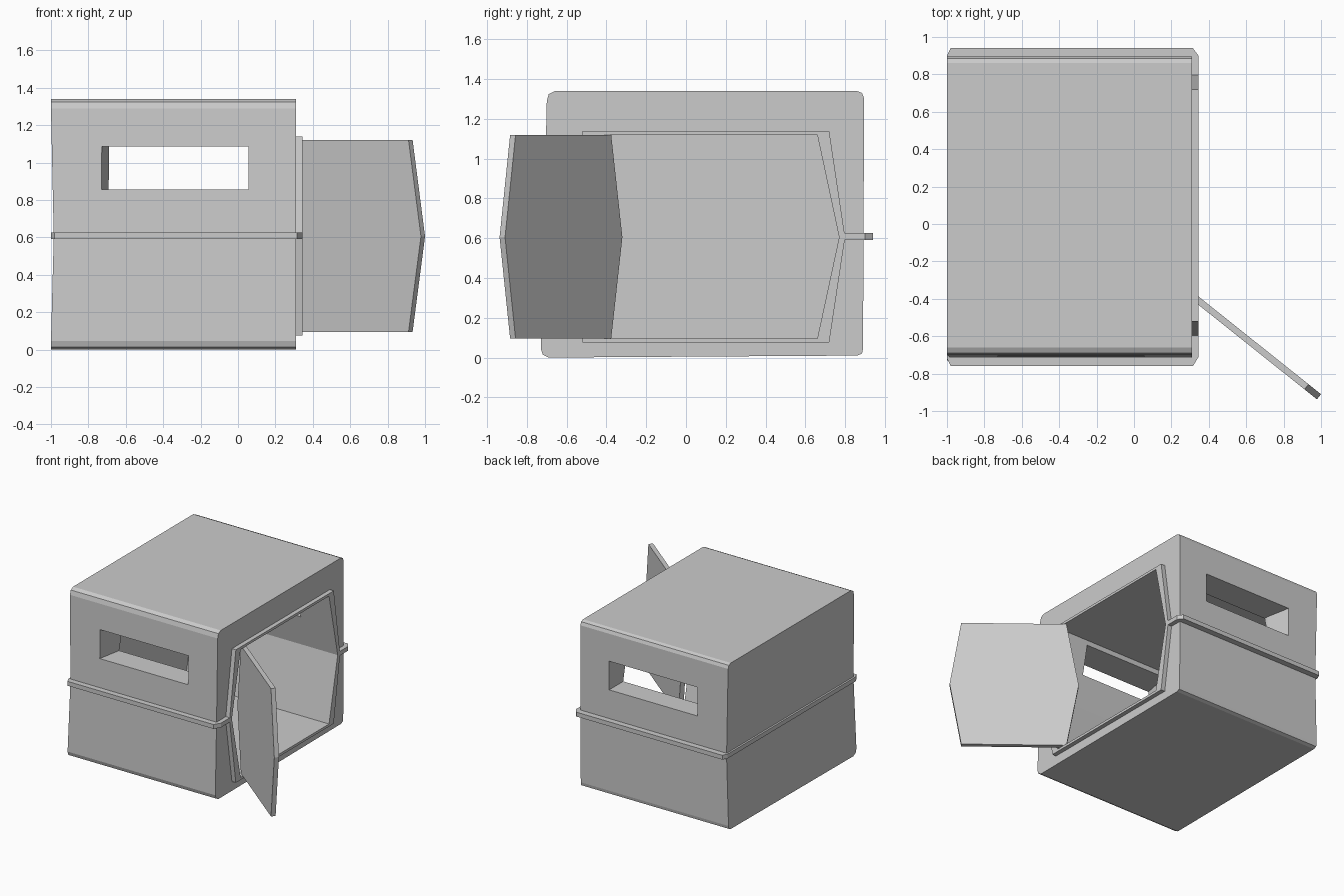
import bpy, bmesh, math
from mathutils import Vector

if "Cube" in bpy.data.objects:
    bpy.data.objects.remove(bpy.data.objects["Cube"])


def finish(name, bm):
    bmesh.ops.recalc_face_normals(bm, faces=bm.faces)
    mesh = bpy.data.meshes.new(name)
    bm.to_mesh(mesh)
    bm.free()
    obj = bpy.data.objects.new(name, mesh)
    bpy.context.collection.objects.link(obj)
    return obj


def prism_bm(points, offset):
    bm = bmesh.new()
    face = bm.faces.new([bm.verts.new(p) for p in points])
    ext = bmesh.ops.extrude_face_region(bm, geom=[face], use_keep_orig=True)
    moved = [v for v in ext["geom"] if isinstance(v, bmesh.types.BMVert)]
    bmesh.ops.translate(bm, verts=moved, vec=Vector(offset))
    return bm, moved


def prism(name, points, offset):
    return finish(name, prism_bm(points, offset)[0])


def hexagon(flat, mid, z0, z1):
    """Door-shaped outline (y, z) centred on the doorway."""
    zm, c = 0.605, 0.10
    return [(c - flat, z0), (c + flat, z0), (c + mid, zm),
            (c + flat, z1), (c - flat, z1), (c - mid, zm)]


def cut(target, cutter):
    cutter.hide_render = True
    mod = target.modifiers.new("cut", 'BOOLEAN')
    mod.operation = 'DIFFERENCE'
    mod.solver = 'EXACT'
    mod.object = cutter
    bpy.context.view_layer.objects.active = target
    bpy.ops.object.modifier_apply(modifier=mod.name)
    bpy.data.objects.remove(cutter, do_unlink=True)


# Shell: rounded side profile (y, z) extruded along x, left wall creased inward
profile = [(-0.69, 0.0), (0.86, 0.01), (0.885, 0.02), (0.89, 0.045),
           (0.893, 0.605), (0.895, 1.305), (0.885, 1.33), (0.86, 1.34),
           (-0.66, 1.34), (-0.69, 1.325), (-0.70, 1.29),
           (-0.715, 0.605), (-0.73, 0.045), (-0.72, 0.015)]
bm, moved = prism_bm([(0.31, y, z) for y, z in profile], (-1.31, 0, 0))
crease = [v for v in moved if abs(v.co.z - 0.605) < 1e-4]
bmesh.ops.connect_verts(bm, verts=crease)
for v in crease:
    v.co.x = -0.985
shell = finish("shell", bm)

# Hollow room opening at the doorway
room = hexagon(0.56, 0.67, 0.095, 1.12)
cut(shell, prism("room_cutter", [(0.5, y, z) for y, z in room], (-1.43, 0, 0)))

# Windows in the front and back walls, with a splayed left jamb
plan = [(-0.735, -0.74), (-0.69, -0.50), (-0.69, 0.70), (-0.735, 0.93),
        (0.055, 0.93), (0.055, -0.74)]
cut(shell, prism("window_cutter", [(x, y, 0.855) for x, y in plan], (0, 0, 0.23)))

# Raised doorway frame
outer = hexagon(0.62, 0.70, 0.075, 1.14)
frame = prism("door_frame", [(0.305, y, z) for y, z in outer], (0.04, 0, 0))
cut(frame, prism("frame_cutter", [(0.2, y, z) for y, z in room], (0.3, 0, 0)))

# Belt rail wrapping the shell, broken at the doorway
belt = [(0.345, -0.59), (0.345, -0.71), (0.315, -0.76), (-0.98, -0.76),
        (-1.0, -0.72), (-1.0, 0.90), (-0.98, 0.94), (0.315, 0.94),
        (0.345, 0.90), (0.345, 0.79), (0.30, 0.79), (0.30, 0.88),
        (-0.97, 0.88), (-0.97, -0.70), (0.30, -0.70), (0.30, -0.59)]
prism("belt_rail", [(x, y, 0.59) for x, y in belt], (0, 0, 0.035))

# Open door swung outwards: flat hexagonal panel
inner_edge, outer_edge = Vector((0.26, -0.32, 0)), Vector((1.0, -0.91, 0))
along = (outer_edge - inner_edge).normalized()
width = (outer_edge - inner_edge).length
normal = Vector((along.y, -along.x, 0))
outline = [(0.09, 0.095), (width - 0.085, 0.095), (width, 0.605),
           (width - 0.085, 1.12), (0.09, 1.12), (0, 0.605)]
prism("door", [inner_edge + along * u + Vector((0, 0, z)) for u, z in outline],
      normal * 0.035)
